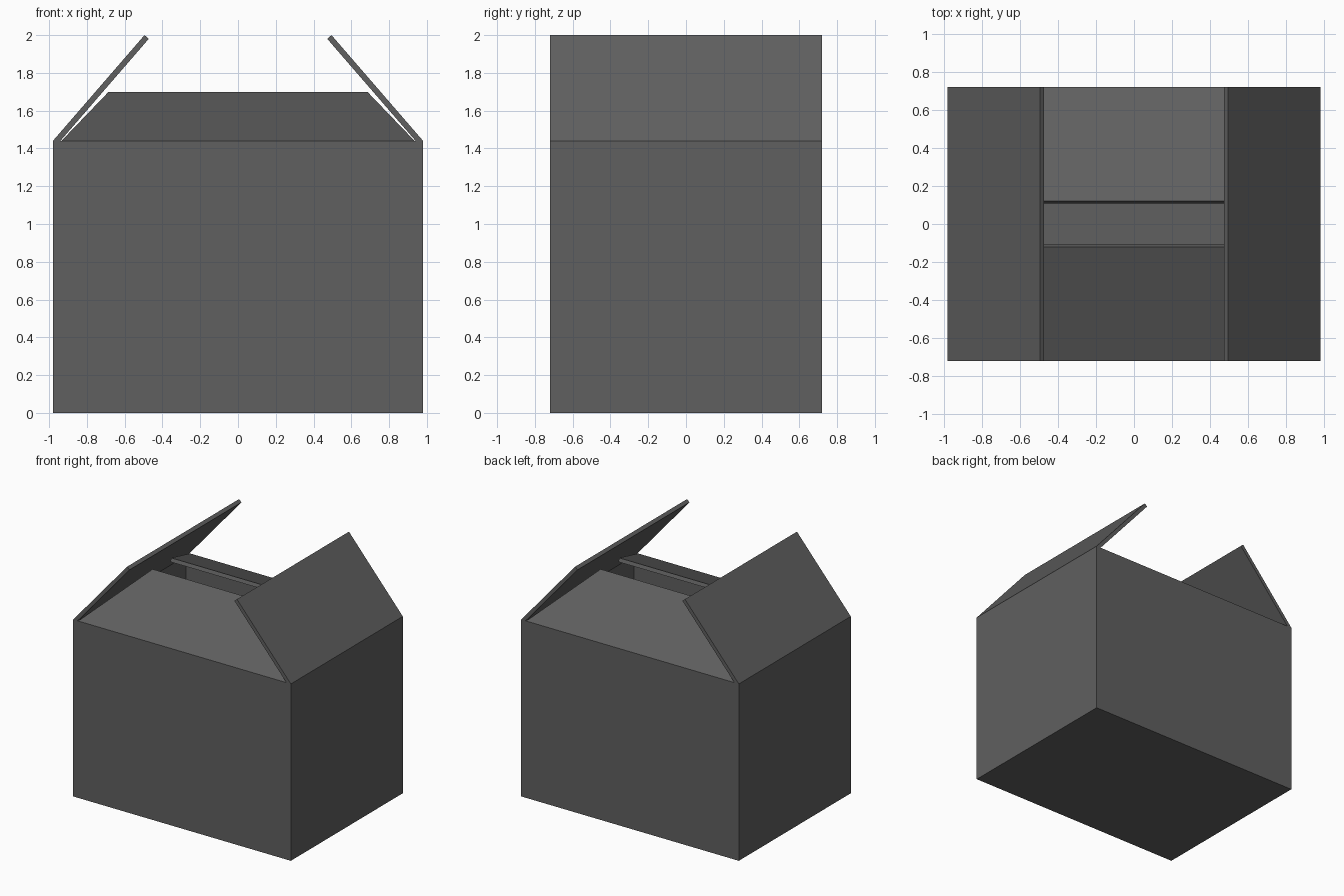
import bpy
import bmesh
from mathutils import Vector

cube = bpy.data.objects.get("Cube")
if cube:
    bpy.data.objects.remove(cube, do_unlink=True)

HX, HY, H, T = 0.98, 0.72, 1.44, 0.03   # half width, half depth, wall height, board thickness

grey = bpy.data.materials.new("dark grey board")
grey.use_nodes = True
color = (0.115, 0.115, 0.115, 1)
grey.diffuse_color = color
grey.node_tree.nodes["Principled BSDF"].inputs["Base Color"].default_value = color


def add_object(name, bm):
    bmesh.ops.recalc_face_normals(bm, faces=bm.faces)
    mesh = bpy.data.meshes.new(name)
    bm.to_mesh(mesh)
    bm.free()
    mesh.materials.append(grey)
    obj = bpy.data.objects.new(name, mesh)
    bpy.context.scene.collection.objects.link(obj)
    return obj


def flap(name, corners):
    """Board whose outer face is the given quad, thickened downwards."""
    a, b, c, d = [Vector(p) for p in corners]
    normal = (b - a).cross(d - a).normalized()
    if normal.z > 0:
        normal = -normal
    bm = bmesh.new()
    outer = [bm.verts.new(p) for p in (a, b, c, d)]
    inner = [bm.verts.new(p + normal * T) for p in (a, b, c, d)]
    bm.faces.new(outer)
    bm.faces.new(inner[::-1])
    for i in range(4):
        j = (i + 1) % 4
        bm.faces.new((outer[i], inner[i], inner[j], outer[j]))
    return add_object(name, bm)


# Open box: cube without its lid, thickened inwards
bm = bmesh.new()
bmesh.ops.create_cube(bm, size=2)
for v in bm.verts:
    v.co = (v.co.x * HX, v.co.y * HY, (v.co.z + 1) * H / 2)
lid = [f for f in bm.faces if f.calc_center_median().z > H - 0.01]
bmesh.ops.delete(bm, geom=lid, context="FACES_ONLY")
box = add_object("box_walls", bm)
solid = box.modifiers.new("thickness", "SOLIDIFY")
solid.thickness = T
solid.offset = -1
solid.use_even_offset = True

# Rectangular side flaps, raised steeply
for side, s in (("left", 1), ("right", -1)):
    flap(side + "_flap", [(s * HX, -HY, H), (s * HX, HY, H),
                          (s * 0.495, HY, 2.0), (s * 0.495, -HY, 2.0)])

# Tapered front and back flaps, leaning inwards
for side, s in (("front", -1), ("back", 1)):
    flap(side + "_flap", [(-0.935, s * HY, H), (0.935, s * HY, H),
                          (0.685, s * 0.12, 1.70), (-0.685, s * 0.12, 1.70)])
